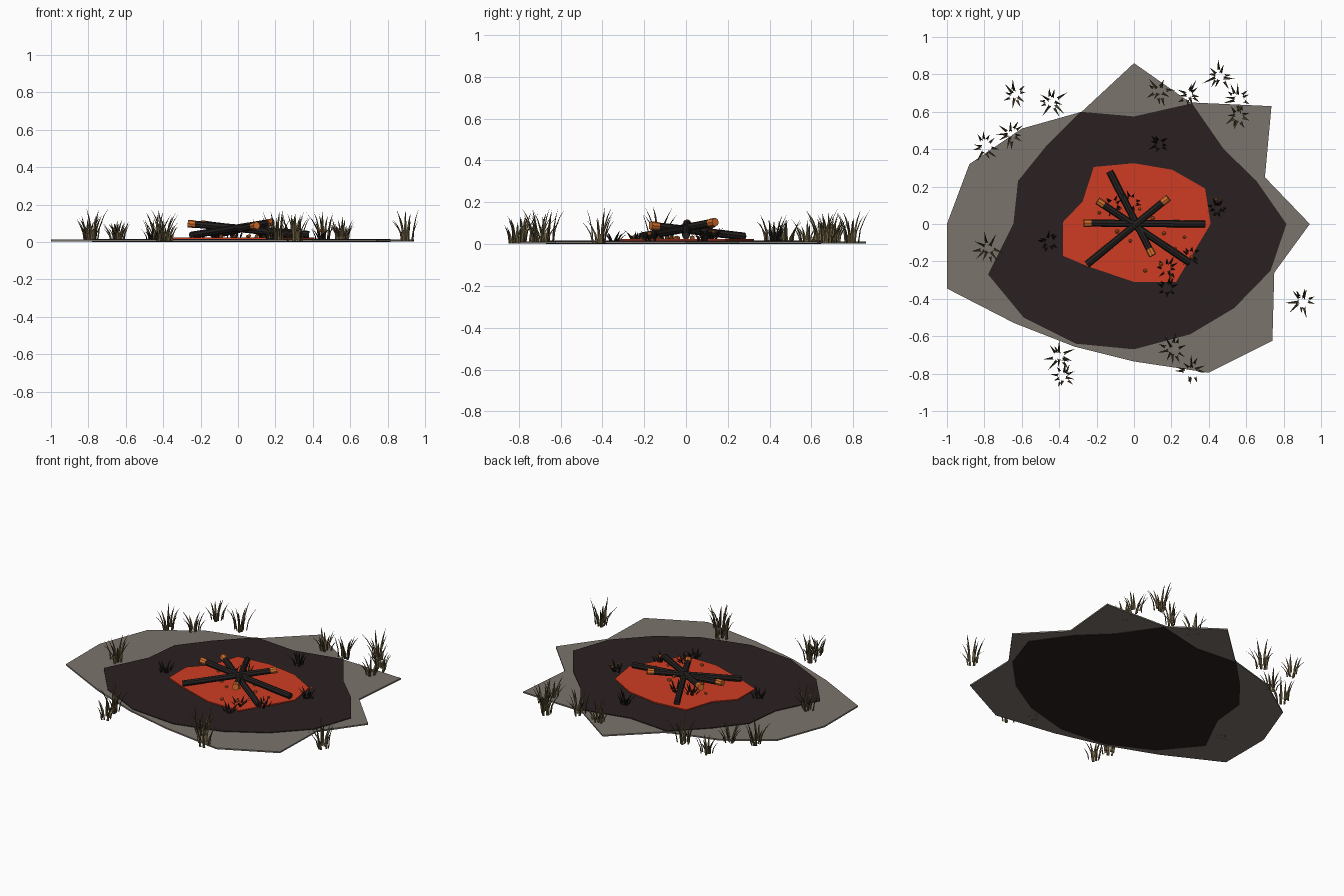
import bpy, bmesh, math, random
from mathutils import Vector, Matrix

if "Cube" in bpy.data.objects:
    bpy.data.objects.remove(bpy.data.objects["Cube"])

random.seed(7)


def material(name, rgb):
    m = bpy.data.materials.new(name)
    m.diffuse_color = (*rgb, 1)
    m.use_nodes = True
    m.node_tree.nodes["Principled BSDF"].inputs["Base Color"].default_value = m.diffuse_color
    return m


ASH = material("grey ash", (0.195, 0.175, 0.148))
SOOT = material("scorched earth", (0.024, 0.015, 0.015))
GLOW = material("glowing red", (0.62, 0.045, 0.017))
CHAR = material("charcoal", (0.018, 0.015, 0.014))
EMBER = material("ember orange", (0.66, 0.16, 0.025))
DRY = material("dry grass", (0.17, 0.13, 0.06))
BROWN = material("brown grass", (0.095, 0.07, 0.033))
BURNT = material("burnt grass", (0.012, 0.010, 0.009))


def finish(bm, name, mats):
    me = bpy.data.meshes.new(name)
    bm.to_mesh(me)
    bm.free()
    for m in mats:
        me.materials.append(m)
    ob = bpy.data.objects.new(name, me)
    bpy.context.collection.objects.link(ob)
    return ob


def plate(name, outline, z0, z1, mat):
    bm = bmesh.new()
    face = bm.faces.new([bm.verts.new((x, y, z0)) for x, y in outline])
    top = bmesh.ops.extrude_face_region(bm, geom=[face])["geom"]
    bmesh.ops.translate(bm, vec=(0, 0, z1 - z0),
                        verts=[v for v in top if isinstance(v, bmesh.types.BMVert)])
    bmesh.ops.recalc_face_normals(bm, faces=bm.faces)
    finish(bm, name, [mat])


# Ground layers: ash, scorched ring, glowing bed
plate("ash_patch", [(.94, 0), (.70, .25), (.735, .63), (.30, .65), (0, .86), (-.28, .60),
                    (-.60, .51), (-.88, .32), (-1, 0), (-1, -.345), (-.64, -.53),
                    (-.32, -.655), (0, -.735), (.40, -.795), (.74, -.625), (.75, -.26)],
      .003, .012, ASH)
plate("scorched_patch", [(.815, 0), (.655, .23), (.48, .40), (.31, .645), (0, .575),
                         (-.285, .60), (-.475, .41), (-.62, .23), (-.645, 0), (-.78, -.27),
                         (-.59, -.50), (-.31, -.64), (0, -.67), (.30, -.59), (.535, -.45),
                         (.73, -.25)], 0, .017, SOOT)
plate("ember_bed", [(.41, 0), (.38, .19), (.205, .29), (0, .325), (-.215, .305),
                    (-.275, .12), (-.38, .01), (-.38, -.17), (-.25, -.225), (0, -.31),
                    (.225, -.31), (.32, -.15)], .017, .024, GLOW)


def rod(bm, a, b, r, slot):
    d = b - a
    rot = d.to_track_quat('Z', 'Y').to_matrix().to_4x4()
    made = bmesh.ops.create_cone(bm, cap_ends=True, segments=8, radius1=r, radius2=r,
                                 depth=d.length,
                                 matrix=Matrix.Translation((a + b) / 2) @ rot)
    for f in {f for v in made["verts"] for f in v.link_faces}:
        f.material_index = slot


# Leaning charred logs with glowing raised ends: low end, high end
LOGS = [((.38, 0, .040), (-.265, .005, .098)), ((-.13, .28, .036), (.098, -.165, .088)),
        ((-.25, -.215, .036), (.18, .138, .105)), ((.295, -.205, .038), (-.192, .122, .095))]
for i, (lo, hi) in enumerate(LOGS):
    lo, hi = Vector(lo), Vector(hi)
    bm = bmesh.new()
    rod(bm, lo, hi, .019, 0)
    rod(bm, hi - (hi - lo).normalized() * .036, hi + (hi - lo).normalized() * .004, .0205, 1)
    finish(bm, f"charred_log_{i + 1}", [CHAR, EMBER])


def blade(bm, base, ang, height, reach, width, slot, tip_slot):
    # folded ribbon that rises, then curves outward to a point
    out = Vector((math.cos(ang), math.sin(ang), 0))
    side = Vector((-out.y, out.x, 0))
    rows = []
    for t, w in ((0, 1), (.4, .85), (.75, .5)):
        c = base + out * reach * t ** 2 + Vector((0, 0, height * t))
        h = side * width * w / 2
        rows.append([bm.verts.new(p) for p in (c - h, c + out * width * w * .35, c + h)])
    tip = bm.verts.new(base + out * reach + Vector((0, 0, height)))
    for a, b in zip(rows, rows[1:]):
        for j in (0, 1):
            bm.faces.new((a[j], a[j + 1], b[j + 1], b[j])).material_index = slot
    for j in (0, 1):
        bm.faces.new((rows[-1][j], rows[-1][j + 1], tip)).material_index = tip_slot


def tuft(name, x, y, height, spread, mats, slots, glow=0.0, count=10):
    bm = bmesh.new()
    start = random.uniform(0, 6.28)
    for k in range(count):
        ang = start + k * math.tau / count + random.uniform(-.3, .3)
        r0 = spread * random.uniform(.1, .45)
        base = Vector((x + r0 * math.cos(ang), y + r0 * math.sin(ang), .002))
        s = random.choice(slots)
        tip = len(mats) - 1 if random.random() < glow else s
        blade(bm, base, ang + random.uniform(-.3, .3), height * random.uniform(.6, 1),
              (spread - r0) * random.uniform(.5, 1), .016, s, tip)
    finish(bm, name, mats)


# Dry tufts around the edge: x, y, height
DRY_TUFTS = [(-.64, .69, .12), (-.44, .655, .17), (-.80, .41, .14), (-.66, .48, .12),
             (-.78, -.13, .18), (-.40, -.71, .17), (-.375, -.815, .13), (.205, -.675, .17),
             (.31, -.78, .16), (.90, -.41, .18), (.135, .71, .13), (.295, .69, .16),
             (.455, .79, .18), (.555, .67, .14), (.555, .58, .12)]
for i, (x, y, h) in enumerate(DRY_TUFTS):
    tuft(f"dry_tuft_{i + 1}", x, y, h, .06 + .22 * h, [DRY, BROWN], [0, 0, 1])

# Burnt tufts near the fire: x, y, height, share of glowing tips
BURNT_TUFTS = [(.135, .43, .11, 0), (-.46, -.095, .08, 0), (.445, .085, .08, .5),
               (.18, -.235, .07, .1), (.18, -.345, .07, 0), (.30, -.17, .07, .4),
               (-.02, .12, .09, .1), (-.11, .10, .08, .2)]
for i, (x, y, h, g) in enumerate(BURNT_TUFTS):
    tuft(f"burnt_tuft_{i + 1}", x, y, h, .07, [BURNT, EMBER], [0], g, 9)

# Loose glowing embers
bm = bmesh.new()
for x, y, z in [(-.185, .06, .03), (-.02, -.09, .03), (.06, -.25, .032), (.145, -.215, .03),
                (.31, -.175, .05), (.05, -.06, .03), (.16, -.05, .028), (-.09, -.04, .028),
                (.03, .08, .09), (-.16, .10, .05), (.44, .13, .06), (.22, -.13, .03),
                (.27, -.07, .03), (.10, .03, .03)]:
    bmesh.ops.create_icosphere(bm, subdivisions=1, radius=random.uniform(.008, .013),
                               matrix=Matrix.Translation((x, y, z)))
finish(bm, "loose_embers", [EMBER])
